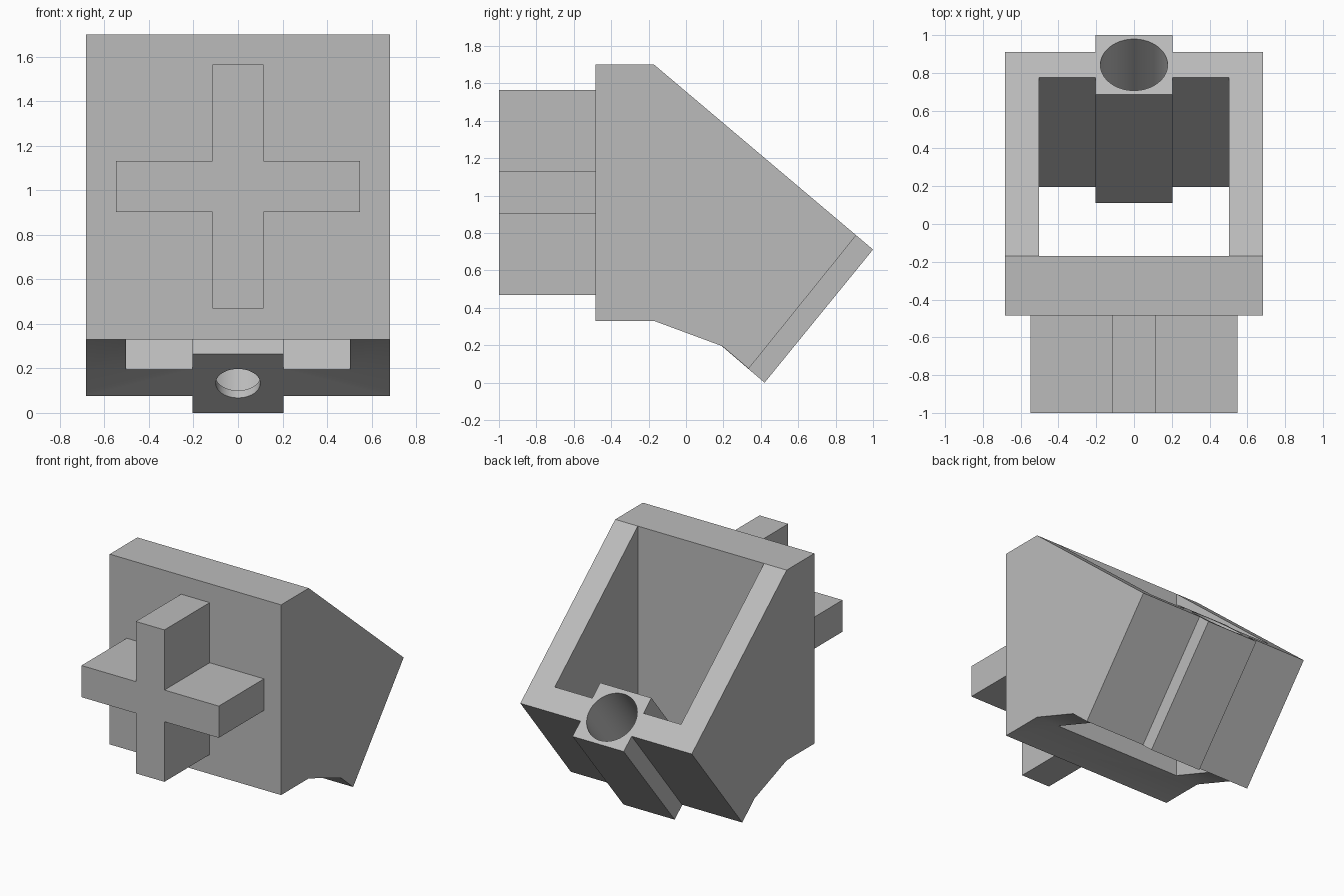
import bpy
import bmesh
from mathutils import Vector

cube = bpy.data.objects.get("Cube")
if cube:
    bpy.data.objects.remove(cube, do_unlink=True)

grey = bpy.data.materials.new("plain grey")
grey.use_nodes = True
GREY = (0.5, 0.5, 0.5, 1)
grey.diffuse_color = GREY
grey.node_tree.nodes["Principled BSDF"].inputs["Base Color"].default_value = GREY


def finish(bm, name):
    bmesh.ops.recalc_face_normals(bm, faces=bm.faces)
    mesh = bpy.data.meshes.new(name)
    bm.to_mesh(mesh)
    bm.free()
    mesh.materials.append(grey)
    obj = bpy.data.objects.new(name, mesh)
    bpy.context.collection.objects.link(obj)
    return obj


def prism(name, outline, sweep):
    """Extrude a flat outline of 3D points along a sweep vector."""
    bm = bmesh.new()
    face = bm.faces.new([bm.verts.new(p) for p in outline])
    new = bmesh.ops.extrude_face_region(bm, geom=[face])["geom"]
    bmesh.ops.translate(bm, vec=sweep,
                        verts=[v for v in new if isinstance(v, bmesh.types.BMVert)])
    return finish(bm, name)


def side_prism(name, profile, half_width):
    """Side profile in (y, z), centred on x = 0."""
    return prism(name, [(-half_width, y, z) for y, z in profile], (2 * half_width, 0, 0))


def bore(name, start, end, radius):
    """Round cutter between two points."""
    axis = end - start
    bm = bmesh.new()
    bmesh.ops.create_cone(bm, cap_ends=True, segments=64, radius1=radius,
                          radius2=radius, depth=axis.length)
    bm.transform(axis.to_track_quat("Z", "Y").to_matrix().to_4x4())
    bmesh.ops.translate(bm, verts=bm.verts, vec=(start + end) / 2)
    return finish(bm, name)


def combine(target, tool, operation):
    mod = target.modifiers.new(operation.title(), "BOOLEAN")
    mod.operation = operation
    mod.solver = "EXACT"
    mod.object = tool
    bpy.context.view_layer.objects.active = target
    bpy.ops.object.modifier_apply(modifier=mod.name)
    bpy.data.objects.remove(tool, do_unlink=True)


# Sloped housing with a cavity open at the top and bottom
housing = side_prism("housing", [
    (-0.485, 0.33), (-0.485, 1.70), (-0.17, 1.70), (0.91, 0.788),
    (0.335, 0.075), (0.195, 0.195), (-0.17, 0.33)], 0.683)
cavity = side_prism("cavity_cutter", [
    (-0.17, 0.0), (-0.17, 2.0), (0.903, 2.0), (0.903, 1.058),
    (0.775, 0.902), (0.195, 0.195), (0.035, 0.0)], 0.503)
combine(housing, cavity, "DIFFERENCE")

# Square boss running through the end wall
boss = side_prism("boss", [(1.0, 0.712), (0.42, 0.0), (0.11, 0.265), (0.685, 0.978)], 0.204)
combine(housing, boss, "UNION")

# Wide bore from above, narrow hole through its floor
top = Vector((0, 0.843, 0.845))
bottom = Vector((0, 0.265, 0.1325))
axis = (top - bottom).normalized()
combine(housing, bore("wide_bore", bottom + axis * 0.04, top + axis * 0.2, 0.178), "DIFFERENCE")
combine(housing, bore("narrow_hole", bottom - axis * 0.2, bottom + axis * 0.2, 0.1), "DIFFERENCE")

# Cross-shaped plug on the front plate
ARM, WIDE, TALL, MID = 0.114, 0.547, 0.547, 1.017
quarter = [(ARM, TALL), (ARM, ARM), (WIDE, ARM)]
outline = (quarter + [(x, -z) for x, z in reversed(quarter)]
           + [(-x, -z) for x, z in quarter] + [(-x, z) for x, z in reversed(quarter)])
cross = prism("cross_plug", [(x, -1.0, MID + z) for x, z in outline], (0, 0.515, 0))
combine(housing, cross, "UNION")

# Smooth the bores, keep all corners crisp
bpy.ops.object.select_all(action="DESELECT")
housing.select_set(True)
bpy.context.view_layer.objects.active = housing
bpy.ops.object.shade_smooth_by_angle(angle=0.5)
